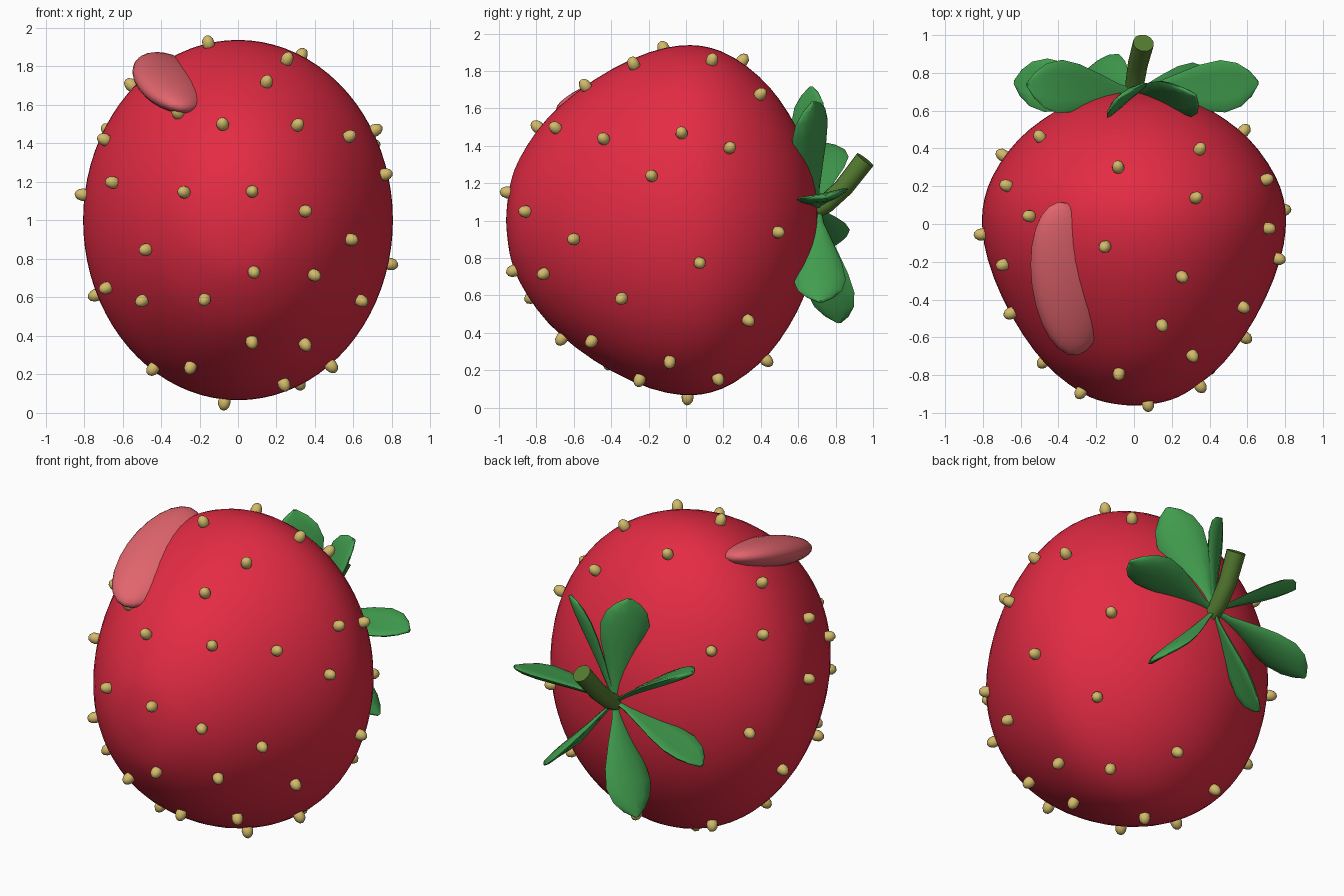
import bpy
import bmesh
from math import sin, cos, pi, radians
from mathutils import Vector, Matrix

cube = bpy.data.objects.get("Cube")
if cube:
    bpy.data.objects.remove(cube, do_unlink=True)


def material(name, rgb):
    mat = bpy.data.materials.new(name)
    mat.use_nodes = True
    mat.diffuse_color = (*rgb, 1)
    mat.node_tree.nodes["Principled BSDF"].inputs["Base Color"].default_value = (*rgb, 1)
    return mat


RED = material("berry red", (0.77, 0.024, 0.057))
PINK = material("shine pink", (0.76, 0.13, 0.155))
GOLD = material("seed gold", (0.65, 0.49, 0.145))
GREEN = material("leaf green", (0.055, 0.35, 0.08))
STEM = material("stem green", (0.09, 0.2, 0.03))


def finish(bm, name, mat, angle=180):
    bmesh.ops.recalc_face_normals(bm, faces=bm.faces)
    mesh = bpy.data.meshes.new(name)
    bm.to_mesh(mesh)
    bm.free()
    mesh.materials.append(mat)
    obj = bpy.data.objects.new(name, mesh)
    bpy.context.collection.objects.link(obj)
    bpy.ops.object.select_all(action="DESELECT")
    obj.select_set(True)
    bpy.context.view_layer.objects.active = obj
    bpy.ops.object.shade_smooth_by_angle(angle=radians(angle))
    return obj


def loft(rings):
    """Skin a list of equal-sized point rings and cap both ends."""
    bm = bmesh.new()
    loops = [[bm.verts.new(p) for p in ring] for ring in rings]
    n = len(loops[0])
    for a, b in zip(loops, loops[1:]):
        for i in range(n):
            j = (i + 1) % n
            bm.faces.new((a[i], a[j], b[j], b[i]))
    bm.faces.new(loops[0])
    bm.faces.new(loops[-1])
    return bm


# Berry: lathe profile along y (position, radius), narrowed in x
PROFILE = [(-.962, .02), (-.953, .13), (-.933, .23), (-.9, .32), (-.8, .485), (-.68, .615),
           (-.5, .755), (-.28, .877), (-.1, .933), (.03, .944), (.13, .93), (.25, .885),
           (.4, .77), (.5, .655), (.6, .49), (.66, .34), (.695, .18), (.705, .03)]
CENTRE, NARROW = 1.002, 0.86


def radius(y):
    for (y0, r0), (y1, r1) in zip(PROFILE, PROFILE[1:]):
        if y <= y1:
            return r0 + (r1 - r0) * (y - y0) / (y1 - y0)
    return PROFILE[-1][1]


def surface(y, a):
    r = radius(y)
    return Vector((NARROW * r * cos(a), y, CENTRE + r * sin(a)))


SEG = 40
berry = finish(loft([[surface(y, 2 * pi * i / SEG) for i in range(SEG)]
                     for y, _ in PROFILE]), "berry", RED)
smooth = berry.modifiers.new("smooth", "SUBSURF")
smooth.levels = smooth.render_levels = 1

# Seeds: golden-angle spiral from the tip to the shoulder, each turned a little
TURNS = [-6, 1, 5, -7, 8, 2, 7, 12, 8, 9, -8, -2, 0, -2, 1, 2, 7, 1, 12, -3, 8, 12, 7,
         9, 9, 8, 10, -7, -4, -9, 4, 9, 0, -4, -5, 0, -7, 7, 0, -7, -6, -3, 8, 0, 8, -4]
bm = bmesh.new()
for k, turn in enumerate(TURNS):
    y, a = -.945 + .0318 * k, radians(66 - 137.5 * k + turn)
    p = surface(y, a)
    along = surface(y + .015, a) - surface(y - .015, a)
    around = surface(y, a + .02) - surface(y, a - .02)
    normal = around.cross(along).normalized()
    if normal.dot(p - Vector((0, 0, CENTRE))) < 0:
        normal.negate()
    place = (Matrix.Translation(p + normal * .008)
             @ normal.to_track_quat("Z", "Y").to_matrix().to_4x4()
             @ Matrix.Diagonal((.033, .033, .044, 1)))
    bmesh.ops.create_icosphere(bm, subdivisions=2, radius=1, matrix=place)
finish(bm, "seeds", GOLD, 30)

# Shine: flattened ellipsoid on the upper front
length = Vector((.12, -.95, -.31)).normalized()
side = Vector((.95, 0, -.22))
side = (side - length * side.dot(length)).normalized()
up = side.cross(length)
axes = Matrix((side * .195, length * .43, up * .09)).transposed().to_4x4()
bm = bmesh.new()
bmesh.ops.create_uvsphere(bm, u_segments=24, v_segments=16, radius=1,
                          matrix=Matrix.Translation((-.352, -.29, 1.715)) @ axes)
finish(bm, "shine", PINK)

# Leaves: (angle round the stem, twist about own length, lean backwards, reach)
LEAVES = [(5, -78, .05, .66), (60, -42, -.02, .65), (97, 40, -.03, .65), (149, 88, .04, .66),
          (199, 88, .05, .67), (249, -65, .12, .66), (313, 88, .02, .69)]
OUTLINE = [(0, .018), (.15, .035), (.35, .082), (.55, .125), (.72, .142), (.85, .118),
           (.94, .07), (1, .012)]
BASE = Vector((0, .7, 1.07))


def leaf(angle, twist, lean, reach):
    a, t = radians(angle), radians(twist)
    out = Vector((cos(a), lean / reach, sin(a)))
    tangent = Vector((-sin(a), 0, cos(a)))
    normal = Vector((0, cos(t), 0)) + tangent * sin(t)
    width = out.cross(normal).normalized()
    rings = []
    for s, w in OUTLINE:
        mid = BASE + out * (reach * s) + normal * (.05 * (s * s - s))
        thick = .008 + w * .12
        rings.append([mid + width * (w * cos(u)) + normal * (thick * sin(u) - .15 * w * cos(u) ** 2)
                      for u in (2 * pi * i / 12 for i in range(12))])
    return loft(rings)


for number, spec in enumerate(LEAVES, 1):
    finish(leaf(*spec), f"leaf_{number}", GREEN, 60)

# Stem: tapered tube bending up and back
path = [Vector(p) for p in ((0, .66, 1.04), (.005, .75, 1.09), (.02, .845, 1.18), (.05, .958, 1.325))]
rings = []
for i, p in enumerate(path):
    d = path[min(i + 1, 3)] - path[max(i - 1, 0)]
    turn = d.to_track_quat("Z", "Y")
    r = .047 + .003 * i
    rings.append([p + turn @ Vector((r * cos(u), r * sin(u), 0))
                  for u in (2 * pi * j / 12 for j in range(12))])
finish(loft(rings), "stem", STEM, 50)
